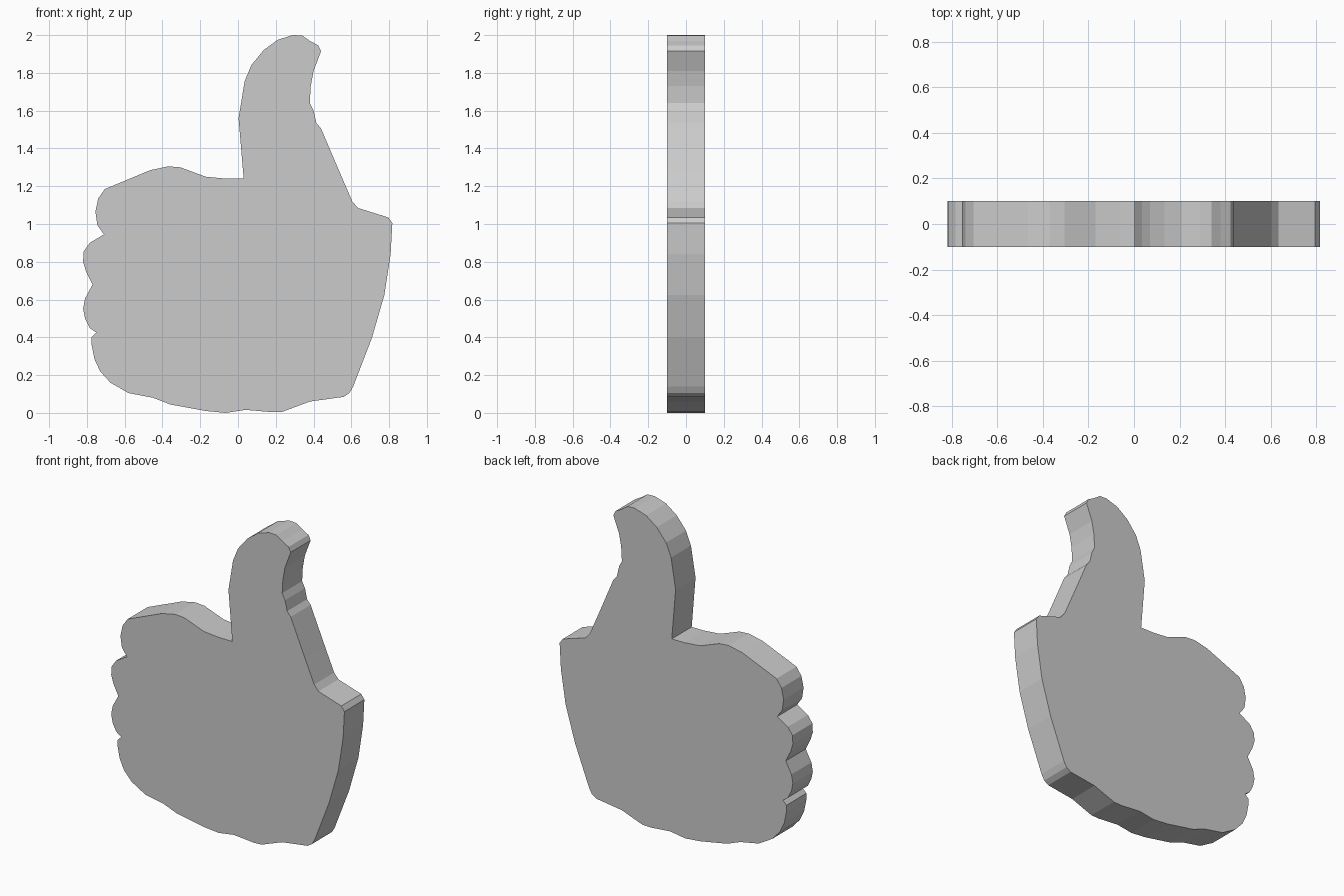
import bpy, bmesh
from mathutils import Vector

DEPTH = 0.2

# Outline sections in (x, z), running clockwise from the base of the thumb
thumb = [(.03, 1.24), (.003, 1.56), (.035, 1.755), (.07, 1.84), (.135, 1.92),
         (.21, 1.975), (.29, 2), (.34, 1.998), (.38, 1.97), (.425, 1.945),
         (.44, 1.915), (.40, 1.81), (.385, 1.73), (.38, 1.64), (.40, 1.60),
         (.415, 1.535), (.44, 1.505), (.54, 1.27), (.605, 1.12), (.635, 1.085)]
wrist = [(.795, 1.035), (.817, 1.005), (.808, .84), (.775, .625), (.71, .40),
         (.61, .14), (.59, .105), (.56, .085)]
heel = [(.38, .06), (.30, .03), (.235, .006), (.18, .004), (.04, .016),
        (-.065, 0), (-.17, .01), (-.36, .045), (-.45, .08), (-.58, .105)]
fingers = [(-.675, .16), (-.73, .22), (-.76, .285), (-.775, .36), (-.775, .40),
           (-.75, .425), (-.785, .45), (-.81, .50), (-.82, .55), (-.81, .605),
           (-.77, .68), (-.805, .75), (-.82, .80), (-.817, .855), (-.785, .90),
           (-.71, .945), (-.745, .995), (-.755, 1.065), (-.74, 1.135), (-.705, 1.185)]
knuckles = [(-.465, 1.285), (-.37, 1.305), (-.305, 1.30), (-.17, 1.25), (-.06, 1.24)]
outline = thumb + wrist + heel + fingers + knuckles

# Flat hand silhouette extruded through its thickness
bm = bmesh.new()
face = bm.faces.new([bm.verts.new((x, -DEPTH / 2, z)) for x, z in outline])
ext = bmesh.ops.extrude_face_region(bm, geom=[face], use_keep_orig=True)
back = [v for v in ext["geom"] if isinstance(v, bmesh.types.BMVert)]
bmesh.ops.translate(bm, verts=back, vec=Vector((0, DEPTH, 0)))
bmesh.ops.recalc_face_normals(bm, faces=bm.faces)

# Triangulate the concave front and back caps
caps = [f for f in bm.faces if len(f.verts) > 4]
bmesh.ops.triangulate(bm, faces=caps, ngon_method='EAR_CLIP')

mesh = bpy.data.meshes.new("thumbs_up_hand")
bm.to_mesh(mesh)
bm.free()
hand = bpy.data.objects.new("thumbs_up_hand", mesh)
bpy.context.collection.objects.link(hand)
